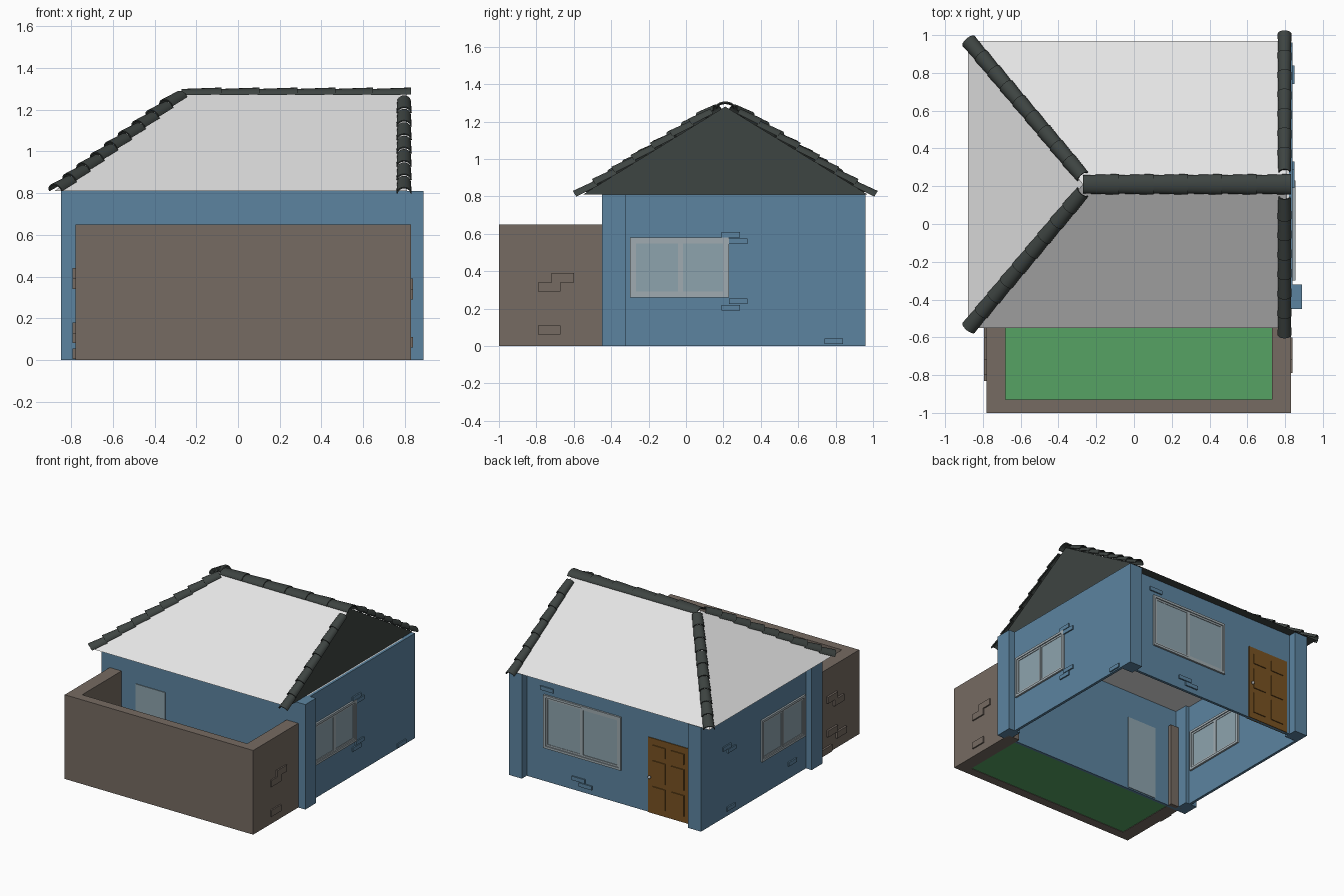
import bpy, bmesh, math
from mathutils import Vector

if "Cube" in bpy.data.objects:
    bpy.data.objects.remove(bpy.data.objects["Cube"])


def mat(name, r, g, b):
    m = bpy.data.materials.new(name)
    m.diffuse_color = (r, g, b, 1)
    m.use_nodes = True
    m.node_tree.nodes["Principled BSDF"].inputs["Base Color"].default_value = m.diffuse_color
    return m


BLUE = mat("wall_blue", .107, .231, .352)
BROWN = mat("fence_brown", .181, .147, .122)
SLATE = mat("slate_dark", .048, .058, .054)
WHITE = mat("roof_white", .78, .78, .78)
GREEN = mat("lawn_green", .093, .361, .127)
WOOD = mat("door_wood", .19, .085, .016)
GLASS = mat("glass", .27, .37, .42)
FRAME = mat("window_frame", .35, .41, .44)
METAL = mat("handle_metal", .45, .45, .45)


def finish(name, bm, *mats):
    bmesh.ops.recalc_face_normals(bm, faces=bm.faces)
    me = bpy.data.meshes.new(name)
    bm.to_mesh(me)
    bm.free()
    for m in mats:
        me.materials.append(m)
    ob = bpy.data.objects.new(name, me)
    bpy.context.collection.objects.link(ob)
    return ob


def boxes(name, m, *bounds):
    """One object from boxes given as (x0, x1, y0, y1, z0, z1)."""
    bm = bmesh.new()
    for x0, x1, y0, y1, z0, z1 in bounds:
        vs = bmesh.ops.create_cube(bm, size=1)["verts"]
        for v in vs:
            v.co = ((x0 + x1) / 2 + v.co.x * (x1 - x0),
                    (y0 + y1) / 2 + v.co.y * (y1 - y0),
                    (z0 + z1) / 2 + v.co.z * (z1 - z0))
    return finish(name, bm, m)


# House walls (open below), ceiling and corner pillars
L, R, F, B, H, T = -.80, .84, -.45, .90, .81, .02
boxes("front_wall", BLUE, (L, R, F, F + T, 0, H))
boxes("back_wall", BLUE, (L, R, B - T, B, 0, H))
boxes("left_wall", BLUE, (L, L + T, F + T, B - T, 0, H))
boxes("right_wall", BLUE, (R - T, R, F + T, B - T, 0, H))
boxes("ceiling", WHITE, (L + T, R - T, F + T, B - T, H - .015, H - .003))
boxes("front_pillars", BLUE, (-.85, -.75, F, -.32, 0, H), (.79, .89, F, -.32, 0, H))
boxes("back_pillars", BLUE, (L, L + .11, B - .05, .96, 0, H), (R - .11, R, B - .05, .96, 0, H))

# Yard fence and lawn
boxes("fence_front", BROWN, (-.78, .83, -1, -.93, 0, .65))
boxes("fence_sides", BROWN, (-.78, -.68, -.93, -.40, 0, .65), (.73, .83, -.93, -.40, 0, .65))
boxes("lawn", GREEN, (-.68, .73, -.93, F, .003, .02))

# Raised bricks on walls and fence
D = .01
boxes("right_wall_bricks", BLUE, *[(R - T, R + D, y, y + .1, z, z + .03) for y, z in
      [(.19, .58), (.23, .545), (.23, .225), (.19, .19), (.74, .01)]])
boxes("left_wall_bricks", BLUE, *[(L - D, L + T, y, y + .1, z, z + .03) for y, z in
      [(.60, .52), (.54, .485), (.55, .04), (-.2, .1)]])
boxes("back_wall_bricks", BLUE, *[(x, x + .11, B - T, B + D, z, z + .03) for x, z in
      [(.50, .70), (.17, .04), (.23, .075)]])
boxes("fence_bricks_right", BROWN, *[(.81, .84, y, y + .12, z, z + .05) for y, z in
      [(-.79, .29), (-.72, .34), (-.79, .06)]])
boxes("fence_bricks_left", BROWN, *[(-.795, -.76, y, y + .12, z, z + .05) for y, z in
      [(-.72, .39), (-.80, .34), (-.72, .13), (-.83, .08), (-.65, .005)]])


# Sliding windows: outer frame, two sashes, glass
def window(name, axis, pos, a0, a1, z0, z1):
    def bar(p, q, r, s, d):
        return (pos - d, pos + d, p, q, r, s) if axis == "x" else (p, q, pos - d, pos + d, r, s)

    def ring(p, q, r, s, w, d):
        return [bar(p, p + w, r, s, d), bar(q - w, q, r, s, d),
                bar(p + w, q - w, r, r + w, d), bar(p + w, q - w, s - w, s, d)]
    mid, w = (a0 + a1) / 2, .018
    boxes(name + "_frame", FRAME, *ring(a0, a1, z0, z1, w, .024))
    boxes(name + "_sashes", FRAME, *ring(a0 + w, mid + .006, z0 + w, z1 - w, .014, .018),
          *ring(mid + .006, a1 - w, z0 + w, z1 - w, .014, .016))
    boxes(name + "_glass", GLASS, bar(a0 + w, a1 - w, z0 + w, z1 - w, .013))


window("right_window", "x", R - T / 2, -.30, .23, .26, .58)
window("left_window", "x", L + T / 2, -.30, .23, .26, .58)
window("back_window", "y", B - T / 2, -.08, .58, .26, .67)
boxes("yard_door", GLASS, (-.555, -.305, F - .005, F + T + .005, .01, .585))

# Panelled back door with handle
boxes("back_door", WOOD, (-.66, -.31, B - T - .005, B + .006, 0, .58))
boxes("door_panels", WOOD, *[(x, x + .11, B - T - .01, B + .013, z, z + h)
      for x in (-.62, -.46) for z, h in ((.05, .16), (.25, .16), (.45, .08))])
bm = bmesh.new()
bmesh.ops.create_uvsphere(bm, u_segments=10, v_segments=6, radius=.012)
bmesh.ops.translate(bm, verts=bm.verts, vec=(-.332, B + .022, .28))
finish("door_handle", bm, METAL)

# Roof: white slopes, dark gable and underside
X0, X1, Y0, Y1, YM, XR, ZR = -.88, .81, -.55, .97, .21, -.27, 1.28
bm = bmesh.new()
a, b, c, d, e, f = [bm.verts.new(p) for p in (
    (X0, Y0, H), (X1, Y0, H), (X1, Y1, H), (X0, Y1, H), (XR, YM, ZR), (X1, YM, ZR))]
for face in ((a, b, f, e), (c, d, e, f), (d, a, e), (b, c, f), (d, c, b, a)):
    bm.faces.new(face)
bm.normal_update()
for face in bm.faces:
    face.material_index = 1 if face.normal.z < .2 else 0
finish("roof", bm, WHITE, SLATE)


# Overlapping half-round tiles running from a low end to a high end
def tiles(name, lo, hi, n, w, h, lift=.012):
    lo, hi = Vector(lo), Vector(hi)
    ax = (hi - lo).normalized()
    side = ax.cross(Vector((0, 0, 1))).normalized()
    up = side.cross(ax)
    step = (hi - lo) / n
    seg, bm = 10, bmesh.new()
    for i in range(n):
        p = lo + step * i
        rings = []
        for k, (q, s) in enumerate(((p + up * lift, 1.0), (p + step * 1.06, .88))):
            for t in (0, .007):
                rings.append([bm.verts.new(q + side * math.cos(math.pi * j / seg) * (w * s - t)
                                           + up * math.sin(math.pi * j / seg) * (h * s - t))
                              for j in range(seg + 1)])
        o0, i0, o1, i1 = rings
        for r, s in ((o0, o1), (i1, i0), (i0, o0), (o1, i1)):
            for j in range(seg):
                bm.faces.new((r[j], r[j + 1], s[j + 1], s[j]))
        for j in (0, seg):
            bm.faces.new((o0[j], o1[j], i1[j], i0[j]))
    ob = finish(name, bm, SLATE)
    bpy.ops.object.select_all(action="DESELECT")
    ob.select_set(True)
    bpy.context.view_layer.objects.active = ob
    bpy.ops.object.shade_smooth_by_angle(angle=math.radians(35))


tiles("ridge_tiles", (.83, YM, 1.27), (-.26, YM, 1.27), 6, .055, .034, .003)
for tag, s in (("front", -1), ("back", 1)):
    tiles(tag + "_hip_tiles", (-.872, YM + s * .755, .80), (-.275, YM + s * .045, 1.258), 9, .042, .038)
    tiles(tag + "_gable_tiles", (.797, YM + s * .79, .788), (.797, YM + s * .07, 1.238), 7, .037, .036)
